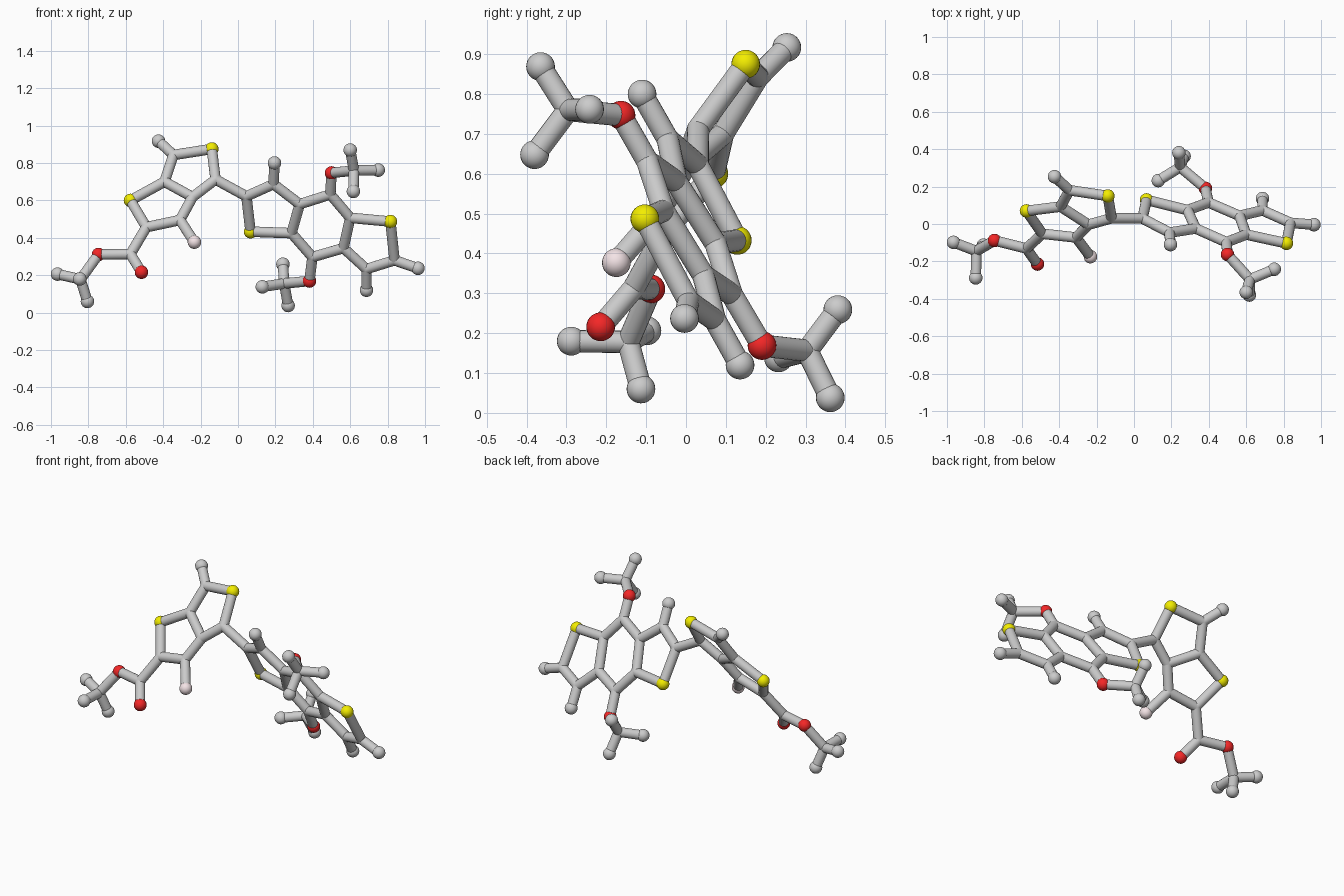
import bpy, bmesh
from mathutils import Vector, Matrix

if "Cube" in bpy.data.objects:
    bpy.data.objects.remove(bpy.data.objects["Cube"])

BOND_R, BALL_R = 0.028, 0.036
atoms = {}

# Flat ring systems: only x and z are given, y follows from the tilted plane
def add_plane(a, b, c, pts):
    for name, (x, z) in pts.items():
        atoms[name] = Vector((x, a + b * x + c * z, z))

# Left fused rings with the ester tail
add_plane(-0.499, -0.259, 0.70, {
    "S1": (-.575, .60), "S2": (-.14, .875), "H1": (-.425, .917),
    "Ca": (-.345, .843), "Cb": (-.393, .70), "Cc": (-.243, .618),
    "Cd": (-.12, .712), "Ce": (-.31, .495), "F1": (-.233, .377),
    "Cf": (-.49, .457), "Cg": (-.575, .313), "O1": (-.516, .216),
    "O2": (-.746, .311)})

# Right three fused rings
add_plane(0.388, -0.270, -0.557, {
    "S3": (.067, .433), "C1": (.045, .622), "C2": (.19, .687), "H2": (.195, .80),
    "C3": (.33, .58), "C4": (.286, .425), "C5": (.494, .632), "C6": (.60, .507),
    "C7": (.564, .345), "C8": (.398, .297), "S4": (.815, .487), "C9": (.837, .28),
    "C10": (.687, .233), "H10": (.687, .12), "H9": (.962, .237),
    "O5": (.50, .747), "O8": (.382, .169)})

# Three methyl groups: centre followed by its three tips
methyls = {
    "O2": [(-.842, -.145, .178), (-.965, -.098, .206), (-.805, -.113, .06), (-.846, -.288, .18)],
    "O5": [(.62, -.296, .76), (.60, -.365, .869), (.75, -.242, .762), (.617, -.38, .648)],
    "O8": [(.247, .304, .156), (.24, .381, .259), (.268, .362, .038), (.13, .232, .138)],
}

chains = [
    "S1 Cb Ca S2 Cd Cc Ce Cf S1", "Cb Cc", "Ca H1", "Ce F1", "Cf Cg O1", "Cg O2",
    "Cd C1 C2 C3 C4 S3 C1", "C2 H2", "C3 C5 C6 C7 C8 C4", "C6 S4 C9 C10 C7",
    "C9 H9", "C10 H10", "C5 O5", "C8 O8"]
for oxy, pts in methyls.items():
    hub = "C_m" + oxy
    atoms[hub] = Vector(pts[0])
    chains.append(oxy + " " + hub)
    for i, p in enumerate(pts[1:]):
        tip = "H_m%s%d" % (oxy, i)
        atoms[tip] = Vector(p)
        chains.append(hub + " " + tip)

def finish(bm, name, colour=None):
    mesh = bpy.data.meshes.new(name)
    bm.to_mesh(mesh)
    bm.free()
    mesh.polygons.foreach_set("use_smooth", [True] * len(mesh.polygons))
    ob = bpy.data.objects.new(name, mesh)
    bpy.context.collection.objects.link(ob)
    if colour:
        mat = bpy.data.materials.new(name + "_colour")
        mat.diffuse_color = (*colour, 1)
        mat.use_nodes = True
        mat.node_tree.nodes["Principled BSDF"].inputs["Base Color"].default_value = mat.diffuse_color
        mesh.materials.append(mat)

def balls(name, prefix, radius, colour=None):
    bm = bmesh.new()
    for key, p in atoms.items():
        if key[0] == prefix:
            bmesh.ops.create_uvsphere(bm, u_segments=24, v_segments=16, radius=radius,
                                      matrix=Matrix.Translation(p))
    finish(bm, name, colour)

# Bond sticks
bm = bmesh.new()
for chain in chains:
    keys = chain.split()
    for k0, k1 in zip(keys, keys[1:]):
        p, q = atoms[k0], atoms[k1]
        d = q - p
        m = Matrix.Translation((p + q) / 2) @ d.to_track_quat('Z', 'Y').to_matrix().to_4x4()
        bmesh.ops.create_cone(bm, cap_ends=False, segments=20, radius1=BOND_R,
                              radius2=BOND_R, depth=d.length, matrix=m)
finish(bm, "bond_sticks")

# Rounded joints and atom balls
balls("carbon_joints", "C", BOND_R)
balls("end_balls", "H", BALL_R)
balls("sulphur_balls", "S", BALL_R, (0.9, 0.85, 0.0))
balls("oxygen_balls", "O", BALL_R, (0.9, 0.02, 0.02))
balls("fluorine_ball", "F", BALL_R, (0.9, 0.77, 0.79))
